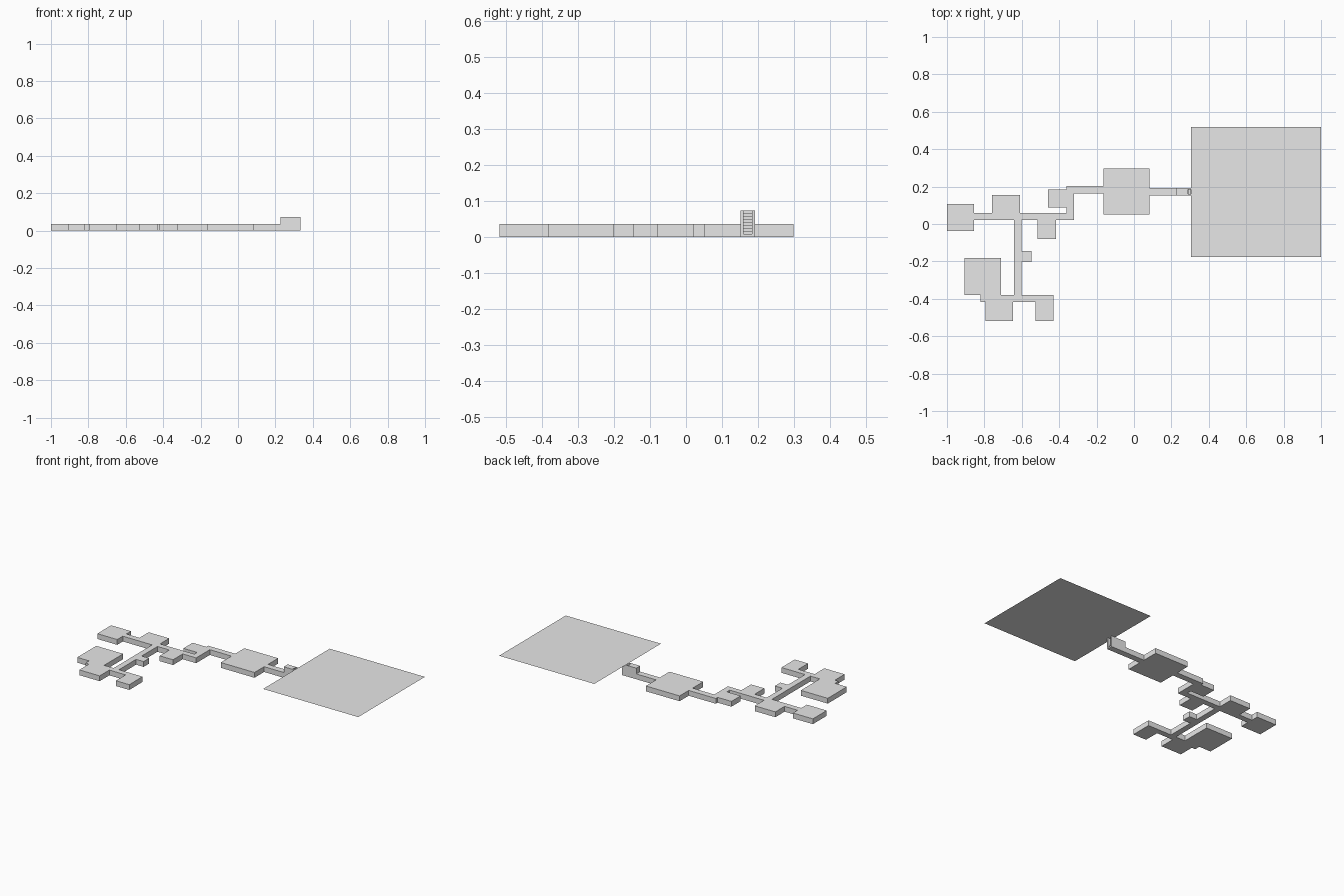
import bpy
import bmesh

cube = bpy.data.objects.get("Cube")
if cube:
    bpy.data.objects.remove(cube, do_unlink=True)

stone = bpy.data.materials.new("light_grey")
stone.use_nodes = True
GREY = (0.8, 0.8, 0.8, 1)
stone.diffuse_color = GREY
stone.node_tree.nodes["Principled BSDF"].inputs["Base Color"].default_value = GREY

FLOOR_H = 0.035    # height of rooms and corridors
GROUND_Z = 0.073   # level of the ground sheet


def prism(name, points, offset):
    """Extrude a flat polygon by an offset; no offset leaves a single sheet."""
    bm = bmesh.new()
    face = bm.faces.new([bm.verts.new(p) for p in points])
    if offset:
        ext = bmesh.ops.extrude_face_region(bm, geom=[face], use_keep_orig=True)
        verts = [g for g in ext["geom"] if isinstance(g, bmesh.types.BMVert)]
        bmesh.ops.translate(bm, verts=verts, vec=offset)
        bmesh.ops.recalc_face_normals(bm, faces=bm.faces)
    mesh = bpy.data.meshes.new(name)
    bm.to_mesh(mesh)
    bm.free()
    mesh.materials.append(stone)
    obj = bpy.data.objects.new(name, mesh)
    bpy.context.collection.objects.link(obj)
    return obj


def block(name, x0, x1, y0, y1, height=FLOOR_H, z=0.0):
    corners = [(x0, y0, z), (x1, y0, z), (x1, y1, z), (x0, y1, z)]
    return prism(name, corners, (0, 0, height) if height else None)


# Rooms
block("west_room", -1.0, -0.855, -0.037, 0.107)
block("north_west_room", -0.76, -0.61, 0.059, 0.155)
block("small_north_room", -0.46, -0.36, 0.088, 0.184)
block("small_south_room", -0.515, -0.418, -0.08, 0.021)
block("hall", -0.162, 0.084, 0.052, 0.298)
block("side_alcove", -0.602, -0.547, -0.202, -0.144)
block("large_south_room", -0.906, -0.71, -0.38, -0.182)
block("south_room", -0.794, -0.646, -0.518, -0.417)
block("south_east_room", -0.527, -0.43, -0.518, -0.417)

# Corridors
block("main_corridor", -0.855, -0.32, 0.021, 0.059)
block("link_corridor", -0.36, -0.32, 0.059, 0.163)
block("hall_corridor", -0.36, -0.162, 0.163, 0.203)
block("long_corridor", -0.641, -0.602, -0.38, 0.021)
block("south_corridor", -0.82, -0.43, -0.417, -0.38)
block("stair_corridor", 0.084, 0.228, 0.152, 0.192)

# Stair tower with side walls and recessed steps
STAIR_X, STAIR_TOP, STAIR_END = 0.228, 0.29, 0.333
block("stair_tower", STAIR_X, STAIR_TOP, 0.152, 0.192, GROUND_Z)
for name, y in (("stair_wall_right", 0.152), ("stair_wall_left", 0.184)):
    block(name, STAIR_TOP, STAIR_END, y, y + 0.008, GROUND_Z)

STEPS = 8
run = (STAIR_END - STAIR_TOP) / STEPS
rise = GROUND_Z / (STEPS + 1)
profile = [(STAIR_TOP, 0.16, 0)]
for i in range(STEPS):
    z = GROUND_Z - rise * (i + 1)
    profile += [(STAIR_TOP + run * i, 0.16, z), (STAIR_TOP + run * (i + 1), 0.16, z)]
profile.append((STAIR_END, 0.16, 0))
prism("stair_steps", profile, (0, 0.024, 0))

# Ground sheet above the stair
block("ground_sheet", 0.306, 1.0, -0.176, 0.518, 0, GROUND_Z)
